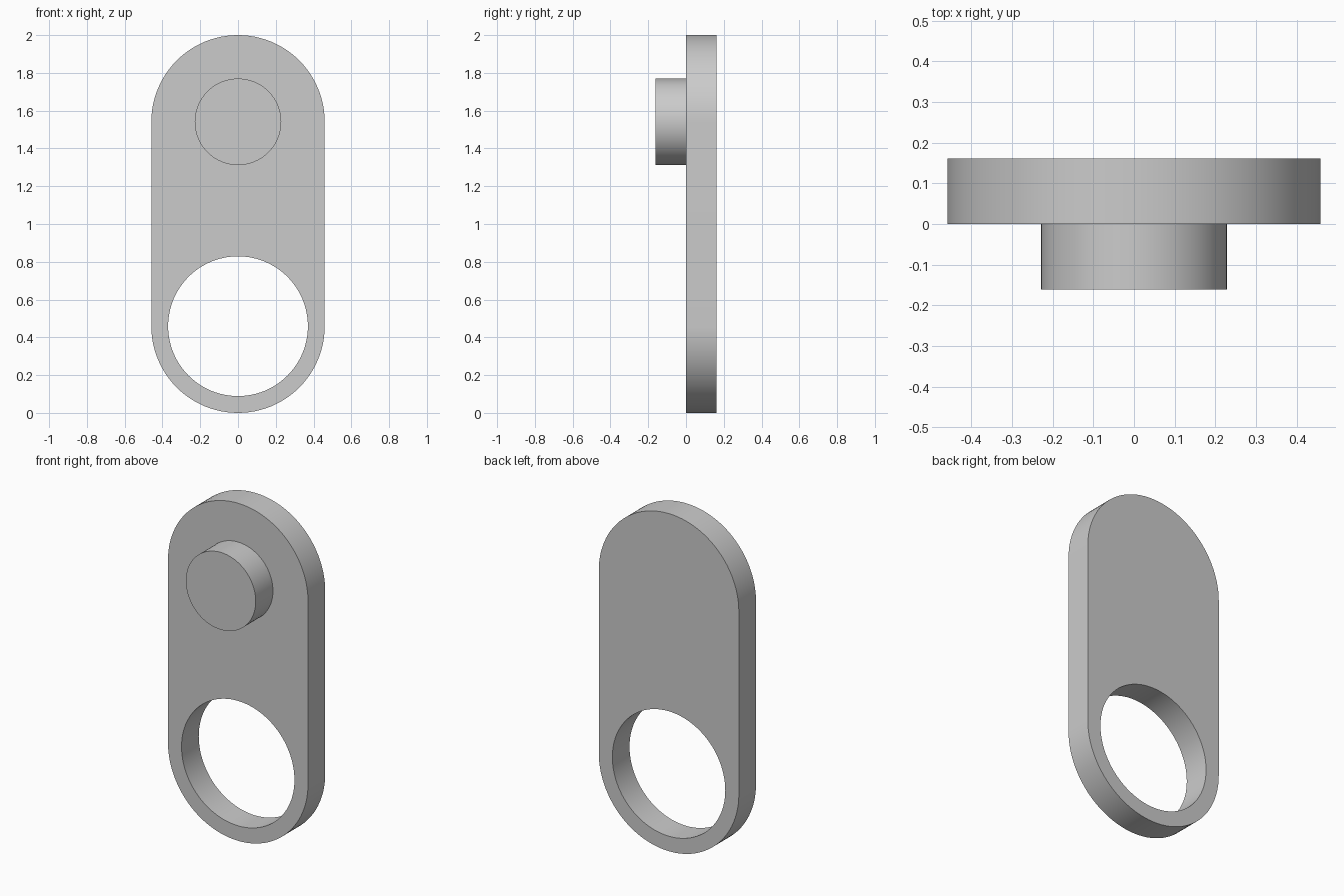
import bpy, bmesh, math

cube = bpy.data.objects.get("Cube")
if cube:
    bpy.data.objects.remove(cube, do_unlink=True)

R = 0.459            # radius of the rounded ends
HOLE_R = 0.37
PIN_R = 0.229
DEPTH = 0.161        # plate thickness, also pin length
LOW, HIGH = R, 2 - R  # centres of the hole and the pin
SEG = 96

grey = bpy.data.materials.new("plain_grey")
grey.use_nodes = True
grey.diffuse_color = (0.6, 0.6, 0.6, 1)
grey.node_tree.nodes["Principled BSDF"].inputs["Base Color"].default_value = (0.6, 0.6, 0.6, 1)


def arc(radius, z, start, sweep, count):
    """Points on an arc in the xz plane."""
    angles = [start + sweep * i / count for i in range(count + 1)]
    return [(radius * math.cos(a), z + radius * math.sin(a)) for a in angles]


def extrude_outline(name, loops, y, thickness):
    """Fill closed outlines (later ones are holes) and extrude them along +y."""
    bm = bmesh.new()
    edges = []
    for loop in loops:
        verts = [bm.verts.new((x, y, z)) for x, z in loop]
        edges += [bm.edges.new((a, b)) for a, b in zip(verts, verts[1:] + verts[:1])]
    bmesh.ops.triangle_fill(bm, edges=edges, use_beauty=True, normal=(0, -1, 0))
    out = bmesh.ops.extrude_face_region(bm, geom=bm.faces[:], use_keep_orig=True)
    moved = [g for g in out["geom"] if isinstance(g, bmesh.types.BMVert)]
    bmesh.ops.translate(bm, verts=moved, vec=(0, thickness, 0))
    bmesh.ops.recalc_face_normals(bm, faces=bm.faces[:])
    bmesh.ops.dissolve_limit(bm, angle_limit=0.001, verts=[], edges=bm.edges[:])
    mesh = bpy.data.meshes.new(name)
    bm.to_mesh(mesh)
    bm.free()
    mesh.materials.append(grey)
    mesh.shade_smooth()
    mesh.set_sharp_from_angle(angle=math.radians(30))
    obj = bpy.data.objects.new(name, mesh)
    bpy.context.collection.objects.link(obj)
    return obj


# Link plate with rounded ends and a round hole
outline = (arc(R, HIGH, 0, math.pi, SEG // 2)
           + arc(R, LOW, math.pi, math.pi, SEG // 2))
hole = arc(HOLE_R, LOW, 0, math.tau, SEG)[:-1]
extrude_outline("link_plate", [outline, hole], 0, DEPTH)

# Pin standing out of the front
pin_circle = arc(PIN_R, HIGH, 0, math.tau, SEG)[:-1]
extrude_outline("pin", [pin_circle], -DEPTH, DEPTH)
